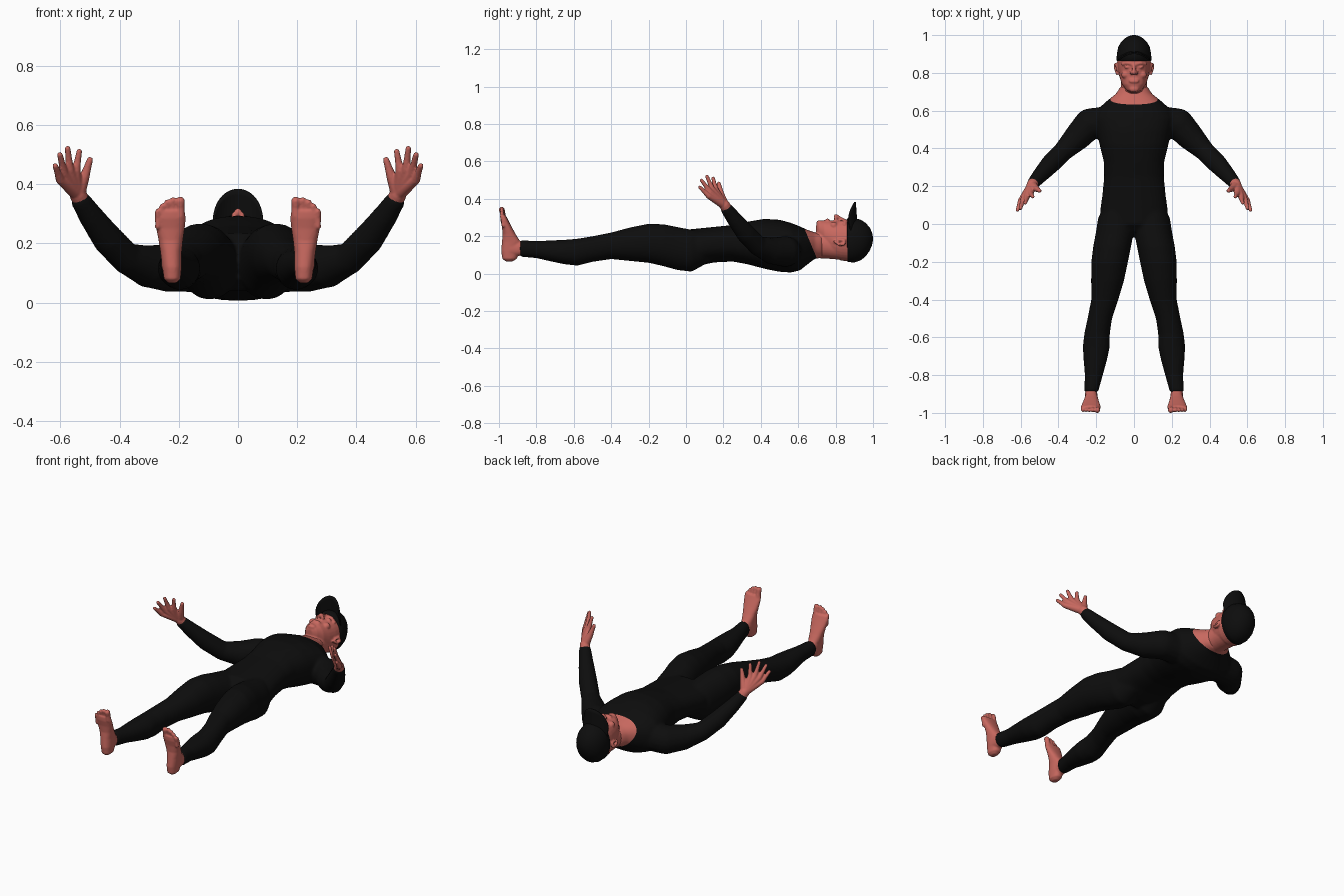
import bpy, bmesh, math
from mathutils import Vector

if "Cube" in bpy.data.objects:
    bpy.data.objects.remove(bpy.data.objects["Cube"])


def material(name, color):
    m = bpy.data.materials.new(name)
    m.use_nodes = True
    m.diffuse_color = color
    b = m.node_tree.nodes["Principled BSDF"]
    b.inputs["Base Color"].default_value = color
    b.inputs["Roughness"].default_value = 0.8
    return m


BLACK = material("black fabric", (0.004, 0.004, 0.004, 1))
SKIN = material("skin", (0.58, 0.14, 0.115, 1))


def loft(bm, sections, side=1, vertical=False, power=2.3, n=32):
    """Closed rounded body through rings (t, u0, u1, v0, v1), along y or z."""
    rings = []
    for t, u0, u1, v0, v1 in sections:
        ring = []
        for i in range(n):
            a = 2 * math.pi * i / n
            c, s = math.cos(a), math.sin(a)
            u = (u0 + u1) / 2 + (u1 - u0) / 2 * math.copysign(abs(c) ** (2 / power), c)
            v = (v0 + v1) / 2 + (v1 - v0) / 2 * math.copysign(abs(s) ** (2 / power), s)
            ring.append(bm.verts.new((side * u, v, t) if vertical else (side * u, t, v)))
        rings.append(ring)
    for a, b in zip(rings, rings[1:]):
        for i in range(n):
            j = (i + 1) % n
            bm.faces.new((a[i], a[j], b[j], b[i]))
    bm.faces.new(rings[0])
    bm.faces.new(rings[-1])


def ball(bm, center, size, side=1):
    new = bmesh.ops.create_uvsphere(bm, u_segments=16, v_segments=10, radius=1)["verts"]
    for v in new:
        v.co = Vector((v.co.x * size[0] + side * center[0],
                       v.co.y * size[1] + center[1], v.co.z * size[2] + center[2]))


def limb(bm, points, side=1):
    """Chain of tapered segments through (x, y, z, radius)."""
    for x, y, z, r in points:
        ball(bm, (x, y, z), (r, r, r), side)
    for p, q in zip(points, points[1:]):
        a, b = Vector((side * p[0], p[1], p[2])), Vector((side * q[0], q[1], q[2]))
        rot = (b - a).to_track_quat('Z', 'Y').to_matrix().to_4x4()
        rot.translation = (a + b) / 2
        bmesh.ops.create_cone(bm, cap_ends=True, segments=16, radius1=p[3],
                              radius2=q[3], depth=(b - a).length, matrix=rot)


def finish(bm, name, mats, voxel=None, smooth=3):
    """Make the object; fuse the overlapping forms into one skin if voxel is set."""
    bmesh.ops.recalc_face_normals(bm, faces=bm.faces)
    mesh = bpy.data.meshes.new(name)
    bm.to_mesh(mesh)
    bm.free()
    ob = bpy.data.objects.new(name, mesh)
    bpy.context.collection.objects.link(ob)
    if voxel:
        r = ob.modifiers.new("fuse", 'REMESH')
        r.mode, r.voxel_size = 'VOXEL', voxel
        s = ob.modifiers.new("soften", 'SMOOTH')
        s.factor, s.iterations = 0.5, smooth
        fused = bpy.data.meshes.new_from_object(
            ob.evaluated_get(bpy.context.evaluated_depsgraph_get()))
        ob.modifiers.clear()
        ob.data = fused
        bpy.data.meshes.remove(mesh)
    ob.data.materials.clear()
    for m in mats:
        ob.data.materials.append(m)
    for p in ob.data.polygons:
        p.use_smooth = True
    return ob


# Bodysuit: torso, legs and sleeves fused together
bm = bmesh.new()
torso = [(-.04, .1, .08, .2), (0, .18, .04, .235), (.08, .178, .045, .243),
         (.15, .168, .06, .25), (.25, .158, .065, .26), (.33, .16, .05, .278),
         (.42, .182, .026, .293), (.5, .2, .01, .288), (.56, .215, .006, .272),
         (.61, .19, .018, .252), (.65, .145, .05, .234), (.69, .095, .08, .22),
         (.73, .07, .084, .215)]
loft(bm, [(y, -w, w, lo, hi) for y, w, lo, hi in torso])
leg = [(.12, .02, .15, .06, .22), (.03, 0, .19, .01, .235), (-.05, .002, .203, .02, .25),
       (-.12, .016, .216, .04, .264), (-.2, .032, .226, .058, .267),
       (-.3, .053, .227, .068, .247), (-.4, .083, .226, .078, .22),
       (-.5, .116, .246, .063, .2), (-.58, .128, .263, .043, .187),
       (-.65, .128, .271, .05, .181), (-.72, .143, .267, .065, .178),
       (-.8, .165, .26, .083, .174), (-.89, .19, .264, .091, .18)]
for side in (1, -1):
    loft(bm, leg, side, power=2.1)
    limb(bm, [(.13, .54, .12, .085), (.235, .53, .118, .082), (.30, .46, .122, .072),
              (.375, .385, .148, .053), (.44, .32, .215, .052),
              (.495, .26, .29, .042), (.53, .22, .343, .034)], side)
suit = finish(bm, "bodysuit", (BLACK, SKIN), 0.009, 4)

# Sloping neckline: everything beyond it is bare skin
point, normal = Vector((0, .625, .26)), Vector((0, 1, .42)).normalized()
bm = bmesh.new()
bm.from_mesh(suit.data)
bmesh.ops.bisect_plane(bm, geom=bm.verts[:] + bm.edges[:] + bm.faces[:],
                       plane_co=point, plane_no=normal)
for f in bm.faces:
    f.material_index = int((f.calc_center_median() - point).dot(normal) > 0)
bm.to_mesh(suit.data)
bm.free()

# Head with neck, face and ears
bm = bmesh.new()
neck = [(.66, .06, .1, .205), (.70, .071, .083, .224), (.76, .069, .08, .226),
        (.82, .07, .075, .22)]
skull = [(.696, .018, .2, .262), (.708, .04, .18, .28), (.74, .064, .13, .286),
         (.78, .077, .09, .284), (.83, .086, .07, .287), (.87, .088, .066, .291),
         (.92, .08, .08, .27), (.95, .06, .1, .24)]
for part in (neck, skull):
    loft(bm, [(y, -w, w, lo, hi) for y, w, lo, hi in part], power=2.1)
limb(bm, [(0, .845, .286, .009), (0, .82, .298, .01), (0, .803, .306, .013)])
for lip_y in (.752, .761):
    ball(bm, (0, lip_y, .286), (.027, .005, .009))
ball(bm, (0, .715, .272), (.026, .018, .014))
for side in (1, -1):
    ball(bm, (.013, .801, .294), (.01, .01, .012), side)
    ball(bm, (.036, .829, .279), (.016, .006, .008), side)
    ball(bm, (.046, .79, .258), (.022, .02, .02), side)
    limb(bm, [(.014, .848, .285, .008), (.036, .852, .281, .009), (.06, .846, .262, .008)], side)
    limb(bm, [(.09, .795, .172, .007), (.097, .82, .155, .008),
              (.099, .845, .158, .008), (.093, .846, .18, .007), (.09, .815, .18, .006)], side)
finish(bm, "head", (SKIN,), 0.005, 2)

# Cap dome
bm = bmesh.new()
cap = [(.862, .088, .068, .292), (.865, .092, .062, .297), (.9, .091, .06, .298),
       (.935, .084, .072, .288), (.962, .07, .094, .27), (.982, .05, .123, .247),
       (.994, .03, .15, .222), (1, .008, .178, .194)]
loft(bm, [(y, -w, w, lo, hi) for y, w, lo, hi in cap], power=2.05, n=48)
dome = finish(bm, "cap_dome", (BLACK,))

# Cap visor: arched sheet with a rounded outer edge
bm = bmesh.new()
cols, rows = 24, 8
grid = []
for i in range(cols + 1):
    u = -math.cos(math.pi * i / cols)
    top = .28 + .104 * math.sqrt(max(0, 1 - u * u))
    grid.append([bm.verts.new((.081 * u, .916 - .036 * u * u - .012 * j / rows,
                               .22 + (top - .22) * j / rows)) for j in range(rows + 1)])
for a, b in zip(grid, grid[1:]):
    for j in range(rows):
        bm.faces.new((a[j], b[j], b[j + 1], a[j + 1]))
visor = finish(bm, "cap_visor", (BLACK,))
solid = visor.modifiers.new("thickness", 'SOLIDIFY')
solid.thickness, solid.offset = 0.008, 0

# Feet and hands
foot = [(.066, .208, .236, -.965, -.925), (.08, .194, .25, -.982, -.905),
        (.12, .19, .256, -.988, -.885), (.17, .19, .262, -.984, -.885),
        (.21, .186, .268, -.98, -.91), (.25, .18, .276, -.984, -.932),
        (.285, .176, .282, -.992, -.95), (.31, .18, .28, -.993, -.962)]
toes = [(.195, .342, .016), (.219, .345, .0115), (.238, .338, .011),
        (.255, .325, .0105), (.27, .307, .0105)]
knuckles = [(.547, .16, .447), (.568, .142, .45), (.587, .13, .437), (.6, .122, .415)]
tips = [(.536, .145, .51), (.575, .112, .52), (.601, .083, .499), (.617, .074, .462)]
for side, label in ((1, "left"), (-1, "right")):
    bm = bmesh.new()
    loft(bm, foot, side, vertical=True)
    loft(bm, [(-.86, .2, .255, .1, .17), (-.9, .194, .259, .094, .177),
              (-.94, .194, .259, .09, .185)], side)
    for x, z, r in toes:
        limb(bm, [(x, -.975, z - .05, r), (x, -.98, z - .02, r * .9), (x, -.985, z, r)], side)
    finish(bm, label + "_foot", (SKIN,), 0.005, 2)

    bm = bmesh.new()
    limb(bm, [(.515, .24, .315, .03), (.54, .207, .365, .029)], side)
    for k, t in zip(knuckles, tips):
        mid = [(a + b) / 2 for a, b in zip(k, t)]
        limb(bm, [(.545, .2, .37, .024), (*k, .0155), (*mid, .0115), (*t, .0095)], side)
    limb(bm, [(.537, .203, .375, .024), (.518, .188, .425, .017),
              (.507, .18, .46, .0125), (.5, .176, .482, .0105)], side)
    finish(bm, label + "_hand", (SKIN,), 0.004, 2)
